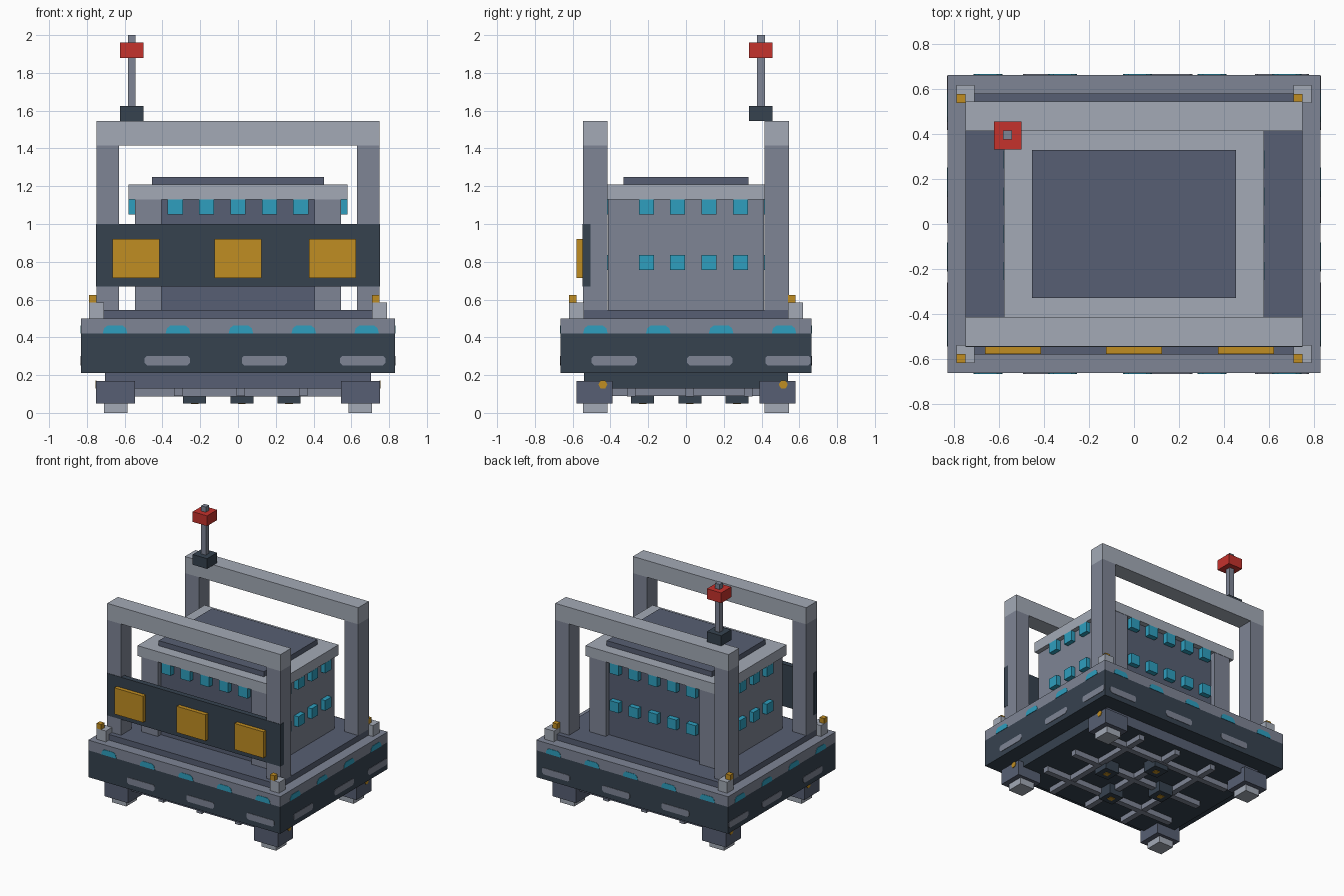
import bpy, bmesh, math
from mathutils import Vector

if "Cube" in bpy.data.objects:
    bpy.data.objects.remove(bpy.data.objects["Cube"], do_unlink=True)


def material(name, hex_code):
    rgb = [int(hex_code[i:i + 2], 16) / 255 for i in (0, 2, 4)]
    lin = [c / 12.92 if c <= 0.04045 else ((c + 0.055) / 1.055) ** 2.4 for c in rgb] + [1.0]
    m = bpy.data.materials.new(name)
    m.use_nodes = True
    m.diffuse_color = lin
    m.node_tree.nodes["Principled BSDF"].inputs["Base Color"].default_value = lin
    return m


LIGHT = material("light grey", "A3AAB6")
GREY = material("mid grey", "7E8595")
SLATE = material("slate", "575F73")
DARK = material("dark navy", "36424F")
CYAN = material("cyan", "2E9FBF")
ORANGE = material("amber", "C08D22")
RED = material("red", "C5322C")


def finish(name, bm, *mats):
    bmesh.ops.recalc_face_normals(bm, faces=bm.faces)
    mesh = bpy.data.meshes.new(name)
    bm.to_mesh(mesh)
    bm.free()
    for m in mats:
        mesh.materials.append(m)
    ob = bpy.data.objects.new(name, mesh)
    bpy.context.collection.objects.link(ob)
    return ob


def boxes(name, mat, items):
    """One object from boxes given as (centre x, y, size x, y, z low, z high)."""
    bm = bmesh.new()
    for cx, cy, sx, sy, z0, z1 in items:
        verts = bmesh.ops.create_cube(bm, size=1)["verts"]
        for v in verts:
            v.co = Vector((cx + v.co.x * sx, cy + v.co.y * sy, (z0 + z1) / 2 + v.co.z * (z1 - z0)))
    return finish(name, bm, mat)


def plates(name, mat, outline, z, xs, ys, half_x, half_y, depth=0.006):
    """Thin plates with one outline along all four sides of a block."""
    bm = bmesh.new()
    spots = [(0, s, u) for s in (-1, 1) for u in xs] + [(1, s, u) for s in (-1, 1) for u in ys]
    for side, s, u in spots:
        base = half_x if side else half_y
        rings = []
        for d in (base - 0.002, base + depth):
            pts = [(s * d, u + a, z + b) if side else (u + a, s * d, z + b) for a, b in outline]
            rings.append([bm.verts.new(p) for p in pts])
        n = len(outline)
        bm.faces.new(rings[0])
        bm.faces.new(rings[1])
        for i in range(n):
            j = (i + 1) % n
            bm.faces.new((rings[0][i], rings[0][j], rings[1][j], rings[1][i]))
    return finish(name, bm, mat)


CORNERS = [(x, y) for x in (-1, 1) for y in (-1, 1)]

# Hull: dark skirt, grey rim and raised deck
boxes("hull_skirt", DARK, [(0, 0, 1.66, 1.33, 0.21, 0.42)])
boxes("hull_rim", GREY, [(0, 0, 1.66, 1.33, 0.42, 0.50)])
boxes("deck", SLATE, [(0, 0, 1.50, 1.165, 0.50, 0.545)])

# Running lights and lower hull plates
lamp = [(-.065, 0), (.065, 0), (.058, .028), (.04, .042), (-.04, .042), (-.058, .028)]
plates("running_lights", CYAN, lamp, 0.42,
       [0.015 + 0.333 * i for i in range(-2, 3)], [-0.48 + 0.333 * i for i in range(4)], 0.83, 0.665, 0.003)
panel = [(-.105, -.025), (.105, -.025), (.12, -.01), (.12, .015), (.11, .025),
         (-.11, .025), (-.12, .015), (-.12, -.01)]
plates("hull_plates", GREY, panel, 0.275, [-0.375, 0.14, 0.66], [-0.38, 0.125, 0.54], 0.83, 0.665, 0.003)

# Corner bollards with marker lamps
boxes("corner_bollards", LIGHT, [(.75 * x, .58 * y, .08, .08, .50, .585) for x, y in CORNERS])
boxes("marker_lamps", ORANGE, [(.75 * x - .02, .58 * y - .02, .04, .04, .585, .625) for x, y in CORNERS])

# Two gantry frames
boxes("gantry_posts", GREY, [(.69 * x, .48 * y, .12, .13, .50, 1.415) for x, y in CORNERS])
boxes("gantry_beams", LIGHT, [(0, .48 * y, 1.50, .13, 1.415, 1.545) for y in (-1, 1)])

# Front board with three amber panels
boxes("front_board", DARK, [(0, -.527, 1.504, .042, .67, 1.0)])
boxes("amber_panels", ORANGE, [(x, -.562, .25, .035, .715, .92) for x in (-.54, 0, .5)])

# Cabin with recessed front and back
boxes("cabin_core", SLATE, [(0, 0, .82, .75, .545, 1.13)])
boxes("cabin_side_walls", GREY, [(.475 * x, 0, .14, .825, .545, 1.13) for x in (-1, 1)])
boxes("cabin_roof", LIGHT, [(0, 0, 1.16, .83, 1.13, 1.21)])
boxes("roof_hatch", SLATE, [(0, 0, .91, .66, 1.21, 1.25)])

# Two rows of windows on each side
windows = []
for z in (.757, 1.05):
    for s in (-1, 1):
        windows += [(.166 * i, s * .39, .08, .05, z, z + .08) for i in range(-2, 3)]
        windows += [(s * .56, -.21 + .166 * i, .042, .08, z, z + .08) for i in range(4)]
boxes("cabin_windows", CYAN, windows)

# Signal mast
boxes("mast_base", DARK, [(-.563, .395, .124, .124, 1.545, 1.625)])
boxes("mast_pole", GREY, [(-.563, .397, .04, .04, 1.625, 2.0)])
boxes("mast_beacon", RED, [(-.563, .395, .124, .124, 1.88, 1.96)])

# Underbody: slate ends, dark sides and bottom
under = boxes("underbody", SLATE, [(0, 0, 1.41, 1.08, .13, .21)])
under.data.materials.append(DARK)
for f in under.data.polygons:
    f.material_index = 1 if abs(f.normal.x) > .5 or f.normal.z < -.5 else 0

# Lattice beams under the body
boxes("lattice_beams", GREY,
      [(x, 0, .045, 1.0, .09, .131) for x in (-.315, .015, .345)] +
      [(0, y, 1.16, .045, .088, .132) for y in (-.29, .02, .33)])

# Feet with pads and side lamps
boxes("feet", SLATE, [(.648 * x, .485 * y, .205, .19, .05, .168) for x, y in CORNERS])
boxes("foot_pads", LIGHT, [(.648 * x, .48 * y, .125, .13, 0, .05) for x, y in CORNERS])
hexagon = [(.024 * math.cos(i * math.pi / 3), .024 * math.sin(i * math.pi / 3)) for i in range(6)]
plates("foot_lamps", ORANGE, hexagon, .15, [], [-.44, .515], .7505, 0, 0.005)

# Four thrusters in a diamond, each with an amber core
spots = [(.02, -.23), (.02, .27), (-.23, .02), (.27, .02)]
boxes("thruster_blocks", DARK, [(x, y, .122, .122, .05, .132) for x, y in spots])
boxes("thruster_cores", ORANGE, [(x, y, .04, .04, .046, .052) for x, y in spots])
